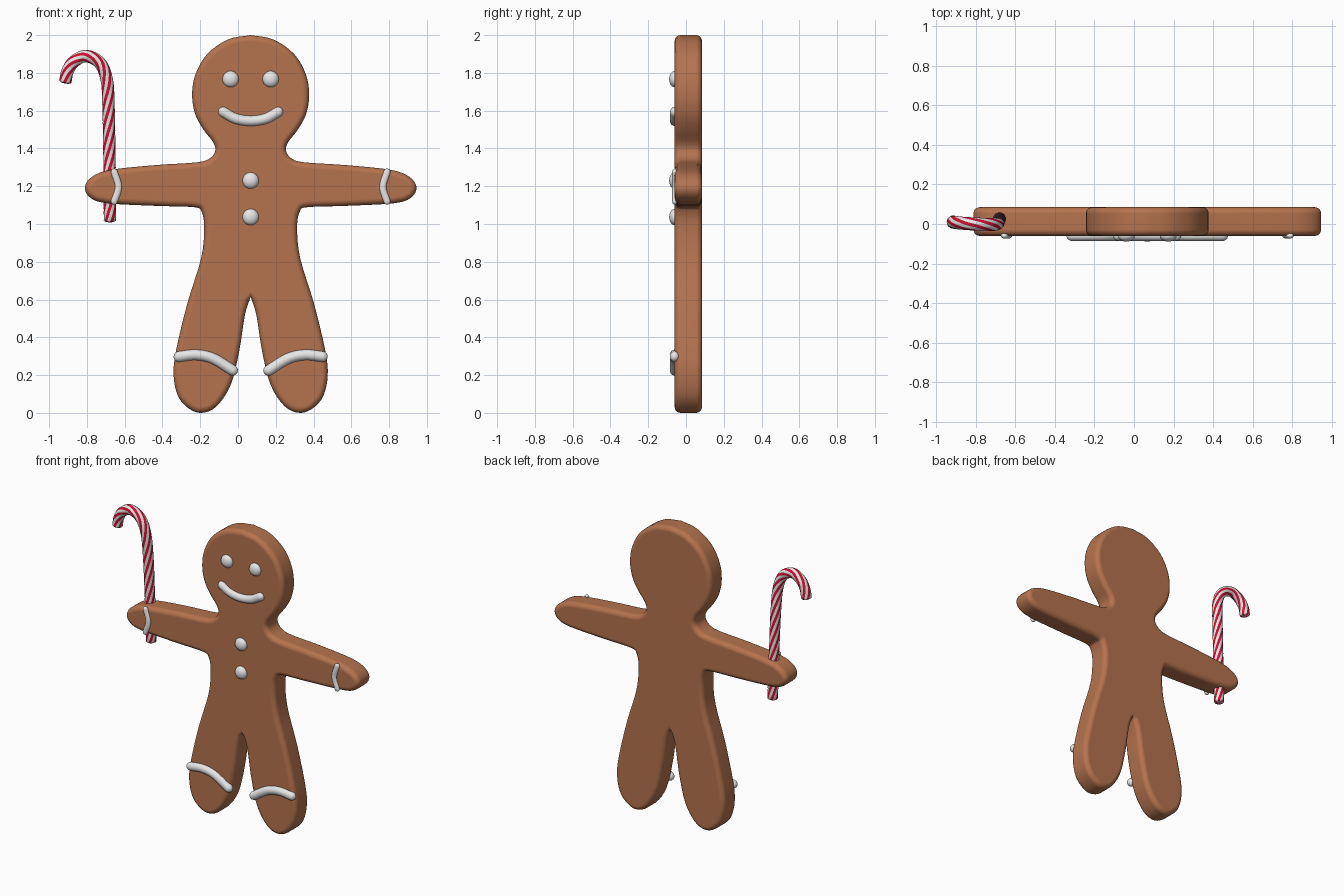
import bpy, math
from mathutils import Vector

cube = bpy.data.objects.get("Cube")
if cube:
    bpy.data.objects.remove(cube)

MID = 0.067       # symmetry line of the biscuit
FRONT, BACK = -0.06, 0.085


def material(name, rgb):
    m = bpy.data.materials.new(name)
    m.use_nodes = True
    m.diffuse_color = (*rgb, 1)
    m.node_tree.nodes["Principled BSDF"].inputs["Base Color"].default_value = (*rgb, 1)
    return m


ginger = material("gingerbread", (0.46, 0.17, 0.075))
icing = material("white icing", (0.8, 0.8, 0.8))
red = material("candy red", (0.62, 0.005, 0.03))


def spline(pts, steps):
    """Smooth open path through the points."""
    p = [Vector(q) for q in pts]
    p = [2 * p[0] - p[1]] + p + [2 * p[-1] - p[-2]]
    out = []
    for a, b, c, d in zip(p, p[1:], p[2:], p[3:]):
        for s in range(steps):
            t = s / steps
            out.append(0.5 * (2 * b + (c - a) * t + (2 * a - 5 * b + 4 * c - d) * t * t
                              + (3 * b - a - 3 * c + d) * t ** 3))
    return out + [p[-2]]


def loft(name, rings, mats, pick=None):
    """Closed skin over a list of equally sized rings."""
    n = len(rings[0])
    verts = [v for r in rings for v in r]
    faces, slots = [], []
    for i in range(len(rings) - 1):
        for j in range(n):
            k = (j + 1) % n
            faces.append((i * n + j, i * n + k, (i + 1) * n + k, (i + 1) * n + j))
            slots.append(pick(j) if pick else 0)
    faces += [tuple(range(n))[::-1], tuple(range(len(verts) - n, len(verts)))]
    slots += [0, 0]
    me = bpy.data.meshes.new(name)
    me.from_pydata(verts, [], faces)
    for m in mats:
        me.materials.append(m)
    me.polygons.foreach_set("material_index", slots)
    ob = bpy.data.objects.new(name, me)
    bpy.context.collection.objects.link(ob)
    bpy.ops.object.select_all(action="DESELECT")
    ob.select_set(True)
    bpy.context.view_layer.objects.active = ob
    bpy.ops.object.mode_set(mode="EDIT")
    bpy.ops.mesh.select_all(action="SELECT")
    bpy.ops.mesh.normals_make_consistent(inside=False)
    bpy.ops.object.mode_set(mode="OBJECT")
    bpy.ops.object.shade_smooth_by_angle(angle=math.radians(40))
    return ob


def sweep(name, pts, radius, depth, mats, sides=16, turns=0.0, pick=None, tip=1.0):
    """Round-ended tube along a path; depth is its half thickness in y."""
    path = spline(pts, 8)
    tang = [(path[min(i + 1, len(path) - 1)] - path[max(i - 1, 0)]).normalized()
            for i in range(len(path))]
    stations = []
    caps = [math.radians(a) for a in (84, 60, 40, 20)]
    for a in caps:
        stations.append((path[0] - tang[0] * radius * tip * math.sin(a), tang[0], math.cos(a)))
    stations += [(p, t, 1) for p, t in zip(path, tang)]
    for a in reversed(caps):
        stations.append((path[-1] + tang[-1] * radius * tip * math.sin(a), tang[-1], math.cos(a)))
    rings, dist, last = [], 0, stations[0][0]
    for c, t, s in stations:
        dist += (c - last).length
        last = c
        side = Vector((t.z, 0, -t.x)).normalized()
        deep = t.cross(side)
        ring = []
        for j in range(sides):
            a = math.tau * (j / sides + turns * dist)
            ring.append(c + side * radius * s * math.cos(a) + deep * depth * s * math.sin(a))
        rings.append(ring)
    return loft(name, rings, mats, pick)


# Biscuit: half outline from crown to crotch, mirrored, with rounded rims
half = [(0, 2), (0.12, 1.977), (0.23, 1.9), (0.293, 1.79), (0.31, 1.68), (0.293, 1.58),
        (0.25, 1.5), (0.2, 1.435), (0.187, 1.39), (0.213, 1.35), (0.28, 1.327),
        (0.5, 1.312), (0.74, 1.287), (0.84, 1.25), (0.878, 1.195), (0.85, 1.14),
        (0.76, 1.11), (0.5, 1.096), (0.3, 1.089), (0.26, 1.065), (0.246, 0.98),
        (0.262, 0.82), (0.335, 0.58), (0.395, 0.33), (0.408, 0.2), (0.385, 0.09),
        (0.33, 0.025), (0.26, 0), (0.18, 0.035), (0.105, 0.15), (0.06, 0.33),
        (0.03, 0.52), (0, 0.615)]
right_side = spline([(x, 0, z) for x, z in half], 4)
outline = right_side + [Vector((-p.x, 0, p.z)) for p in right_side[-2:0:-1]]
count = len(outline)
inward = []
for i in range(count):
    t = (outline[(i + 1) % count] - outline[i - 1]).normalized()
    inward.append(Vector((-t.z, 0, t.x)))
if inward[0].z > 0:
    inward = [-v for v in inward]
RIM = 0.032
arc = [math.radians(a) for a in (90, 72, 54, 36, 18, 0)]
levels = [(RIM * (1 - math.cos(a)), FRONT + RIM * (1 - math.sin(a))) for a in arc]
levels += [(RIM * (1 - math.cos(a)), BACK - RIM * (1 - math.sin(a))) for a in reversed(arc)]
rings = [[Vector((MID + p.x + n.x * inset, y, p.z + n.z * inset))
          for p, n in zip(outline, inward)] for inset, y in levels]
body = loft("gingerbread_body", rings, [ginger])
body.modifiers.new("flat face shading", "WEIGHTED_NORMAL")

# Piped icing lines
sweep("smile", [(MID + dx, FRONT, z) for dx, z in
                ((-0.145, 1.593), (-0.08, 1.558), (0, 1.546), (0.08, 1.558), (0.145, 1.593))],
      0.027, 0.025, [icing])
for label, s in (("left", 1), ("right", -1)):
    sweep(label + "_ankle_icing", [(MID + s * dx, FRONT, z) for dx, z in
                                   ((0.38, 0.298), (0.29, 0.307), (0.2, 0.288), (0.095, 0.225))],
          0.028, 0.026, [icing])
    sweep(label + "_wrist_icing", [(MID + s * dx, FRONT, z) for dx, z in
                                   ((0.722, 1.275), (0.7, 1.195), (0.722, 1.12))],
          0.018, 0.013, [icing])

# Eyes and buttons
for label, dx, z in (("left_eye", 0.106, 1.767), ("right_eye", -0.106, 1.767),
                     ("upper_button", 0, 1.23), ("lower_button", 0, 1.037)):
    bpy.ops.mesh.primitive_uv_sphere_add(segments=24, ring_count=12, radius=0.043,
                                         location=(MID + dx, FRONT, z))
    dot = bpy.context.object
    dot.name = label
    dot.scale.y = 0.68
    dot.data.materials.append(icing)
    bpy.ops.object.shade_smooth_by_angle(angle=math.radians(60))

# Candy cane with twisted stripes, held in the right hand
cane = [(-0.678, 0.035, 1.02), (-0.68, 0.025, 1.3), (-0.685, 0.012, 1.6), (-0.694, 0, 1.76),
        (-0.732, -0.003, 1.853), (-0.805, 0, 1.889), (-0.868, 0.004, 1.86),
        (-0.902, 0.008, 1.81), (-0.914, 0.01, 1.755)]
sweep("candy_cane", cane, 0.033, 0.033, [icing, red], sides=24, turns=1.6,
      pick=lambda j: (j // 2) % 2, tip=0.35)
